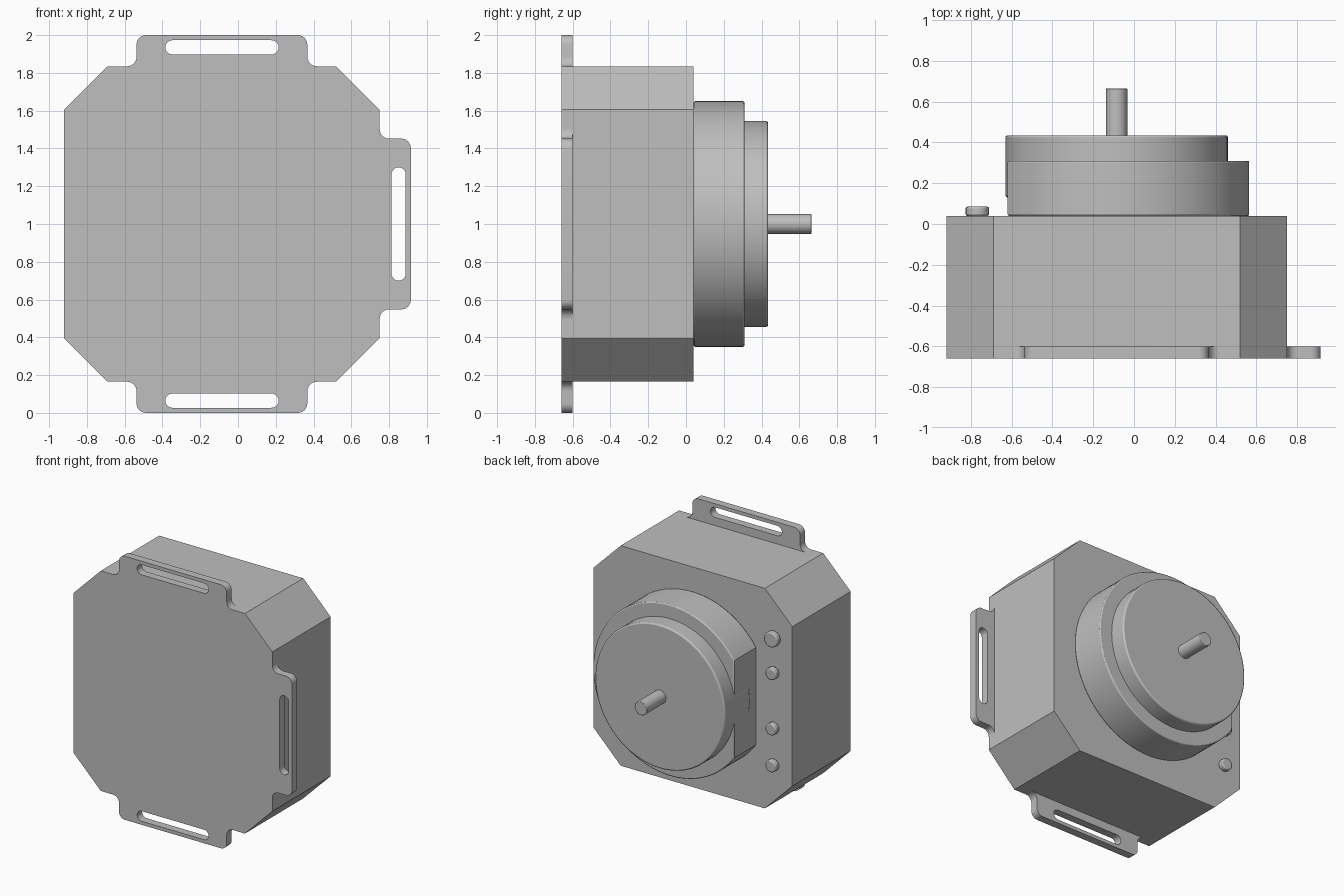
import bpy, bmesh
from math import sin, cos, pi, radians
from mathutils import Matrix, Vector

if "Cube" in bpy.data.objects:
    bpy.data.objects.remove(bpy.data.objects["Cube"], do_unlink=True)

CX, CZ = -0.085, 1.0      # axis of the motor, running along y
HALF = 0.835              # half width of the housing
BACK = 0.04               # rear face of the housing
FRONT = -0.66

grey = bpy.data.materials.new("plain_grey")
grey.use_nodes = True
colour = (0.52, 0.52, 0.52, 1)
grey.diffuse_color = colour
grey.node_tree.nodes["Principled BSDF"].inputs["Base Color"].default_value = colour


def arc(cx, cz, r, a0, a1, n):
    steps = [radians(a0 + (a1 - a0) * i / n) for i in range(n + 1)]
    return [(cx + r * cos(a), cz + r * sin(a)) for a in steps]


def circle(r, n=64):
    return arc(0, 0, r, 0, 360, n)[:-1]


def prism(name, outline, y0, y1, at=(CX, CZ), hole=None, turn=0, bevel=0):
    """Extrude an (x, z) outline, with an optional hole, from y0 to y1."""
    bm = bmesh.new()
    loops = [[bm.verts.new((x, y0, z)) for x, z in pts]
             for pts in (outline, hole) if pts]
    if hole:
        edges = [bm.edges.new((a, b)) for loop in loops
                 for a, b in zip(loop, loop[1:] + loop[:1])]
        bmesh.ops.triangle_fill(bm, edges=edges, use_beauty=True)
    else:
        bm.faces.new(loops[0])
    out = bmesh.ops.extrude_face_region(bm, geom=bm.faces[:], use_keep_orig=True)
    moved = [v for v in out["geom"] if isinstance(v, bmesh.types.BMVert)]
    bmesh.ops.translate(bm, verts=moved, vec=(0, y1 - y0, 0))
    bmesh.ops.recalc_face_normals(bm, faces=bm.faces[:])
    place = Matrix.Translation(Vector((at[0], 0, at[1])))
    bm.transform(place @ Matrix.Rotation(radians(turn), 4, 'Y'))
    mesh = bpy.data.meshes.new(name)
    bm.to_mesh(mesh)
    bm.free()
    mesh.materials.append(grey)
    obj = bpy.data.objects.new(name, mesh)
    bpy.context.collection.objects.link(obj)
    if bevel:
        mod = obj.modifiers.new("soft_rim", 'BEVEL')
        mod.width, mod.segments = bevel, 2
        mod.limit_method, mod.angle_limit = 'ANGLE', radians(40)
    bpy.ops.object.select_all(action='DESELECT')
    obj.select_set(True)
    bpy.context.view_layer.objects.active = obj
    bpy.ops.object.shade_smooth_by_angle(angle=radians(30))
    return obj


# Housing: square block with cut corners
cut = HALF - 0.23
octagon = [(HALF, -cut), (HALF, cut), (cut, HALF), (-cut, HALF),
           (-HALF, cut), (-HALF, -cut), (-cut, -HALF), (cut, -HALF)]
prism("housing", octagon, FRONT, BACK)

# Slotted mounting tabs with filleted roots and rounded corners
W, H, R = 0.452, 0.165, 0.05
right_half = (arc(W + R, HALF + R, R, 270, 180, 6)
              + arc(W - R, HALF + H - R, R, 0, 90, 6))
tab = right_half + [(-x, z) for x, z in reversed(right_half)]
slot_z, slot_r, slot_w = HALF + 0.1, 0.038, 0.262
slot = (arc(slot_w, slot_z, slot_r, -90, 90, 10)
        + arc(-slot_w, slot_z, slot_r, 90, 270, 10))
for name, turn in (("top_tab", 0), ("left_tab", 90), ("bottom_tab", 180)):
    prism(name, tab, FRONT, FRONT + 0.06, hole=slot, turn=turn)

# Round gearbox base with one flat side, next to the pins
flat = -0.535
base = [p for p in circle(0.65, 96) if p[0] > flat]
end = (0.65 ** 2 - flat ** 2) ** 0.5
split = next(i for i, p in enumerate(base) if p[1] < 0)
base[split:split] = [(flat, end), (flat, -end)]
prism("gearbox_base", base, BACK, 0.31, bevel=0.008)

# Cover disc and output shaft
prism("cover_disc", circle(0.545, 96), 0.13, 0.435, bevel=0.01)
prism("output_shaft", circle(0.052, 32), 0.43, 0.665, bevel=0.004)

# Row of pins on the rear face
for i, (z, r) in enumerate(((1.48, 0.057), (1.22, 0.045), (0.8, 0.045), (0.52, 0.045))):
    prism(f"pin_{i + 1}", circle(r, 24), BACK, 0.085, at=(-0.768, z), bevel=0.008)
